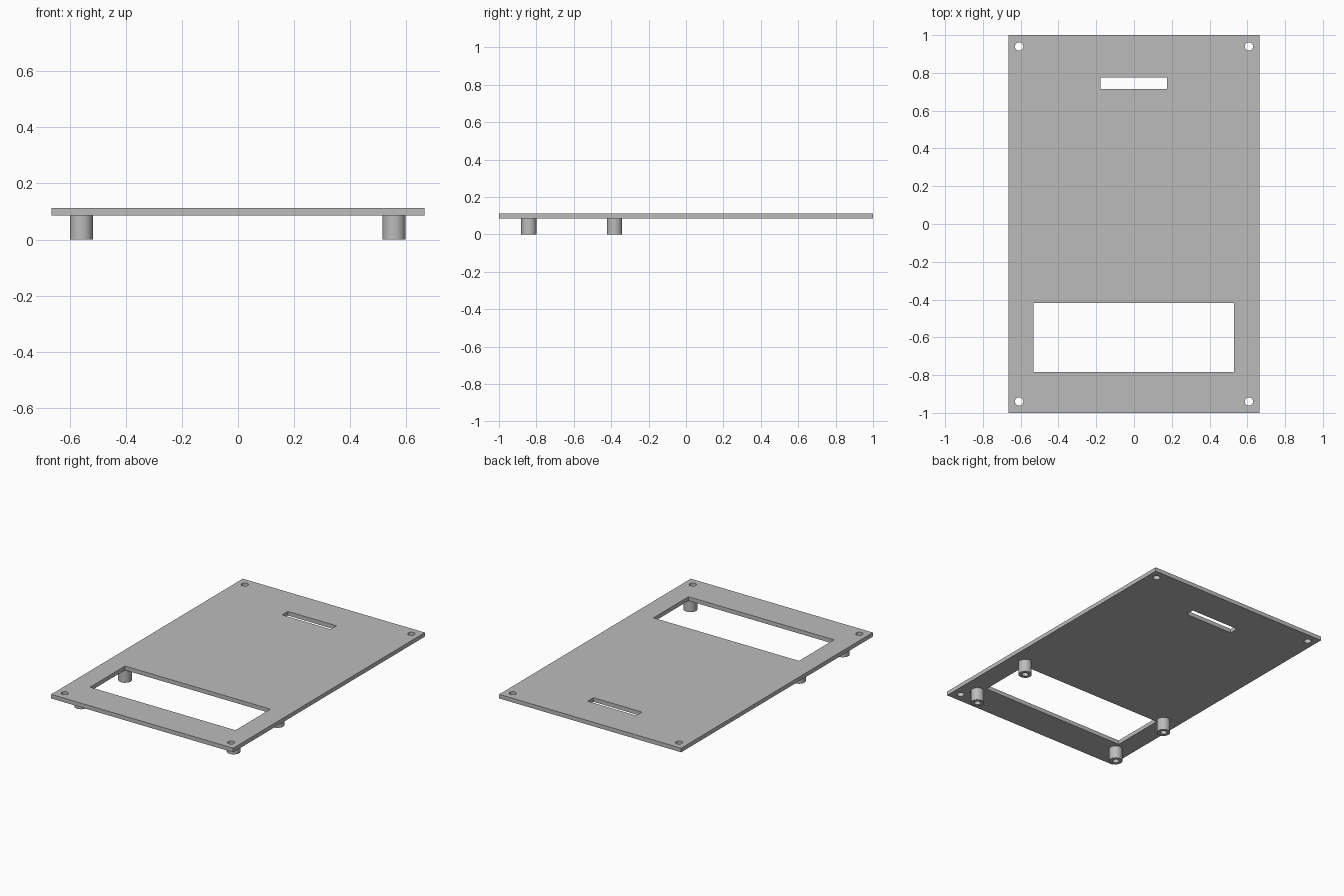
import bpy, bmesh
from math import cos, sin, pi, radians

cube = bpy.data.objects.get("Cube")
if cube:
    bpy.data.objects.remove(cube, do_unlink=True)

grey = bpy.data.materials.new("plain grey")
grey.use_nodes = True
colour = (0.5, 0.5, 0.5, 1)
grey.diffuse_color = colour
grey.node_tree.nodes["Principled BSDF"].inputs["Base Color"].default_value = colour


def rectangle(x0, x1, y0, y1):
    return [(x0, y0), (x1, y0), (x1, y1), (x0, y1)]


def circle(x, y, radius, sides=32):
    return [(x + radius * cos(2 * pi * i / sides), y + radius * sin(2 * pi * i / sides))
            for i in range(sides)]


def extrude_outline(name, loops, bottom, top):
    """Extrude an outer outline, with any further loops as holes, into a solid."""
    curve = bpy.data.curves.new(name + "_outline", "CURVE")
    curve.dimensions = "2D"
    curve.fill_mode = "BOTH"
    curve.extrude = (top - bottom) / 2
    for loop in loops:
        spline = curve.splines.new("POLY")
        spline.points.add(len(loop) - 1)
        for point, (x, y) in zip(spline.points, loop):
            point.co = (x, y, 0, 1)
        spline.use_cyclic_u = True
    source = bpy.data.objects.new(name + "_outline", curve)
    bpy.context.collection.objects.link(source)
    bpy.context.view_layer.update()
    mesh = bpy.data.meshes.new_from_object(
        source.evaluated_get(bpy.context.evaluated_depsgraph_get()))
    bpy.data.objects.remove(source, do_unlink=True)

    # Join caps to walls and lift into place
    bm = bmesh.new()
    bm.from_mesh(mesh)
    bmesh.ops.remove_doubles(bm, verts=bm.verts, dist=0.0001)
    bmesh.ops.recalc_face_normals(bm, faces=bm.faces)
    bmesh.ops.translate(bm, verts=bm.verts, vec=(0, 0, (top + bottom) / 2))
    bm.to_mesh(mesh)
    bm.free()
    mesh.name = name
    mesh.materials.clear()
    mesh.materials.append(grey)
    part = bpy.data.objects.new(name, mesh)
    bpy.context.collection.objects.link(part)
    bpy.ops.object.select_all(action="DESELECT")
    part.select_set(True)
    bpy.context.view_layer.objects.active = part
    bpy.ops.object.shade_smooth_by_angle(angle=radians(30))
    return part


PLATE_BOTTOM, PLATE_TOP = 0.085, 0.112

# Plate with a wide window, a narrow slot and four corner screw holes
loops = [rectangle(-0.665, 0.665, -1, 1),
         rectangle(-0.533, 0.53, -0.783, -0.418),
         rectangle(-0.178, 0.176, 0.715, 0.775)]
loops += [circle(x, y, 0.022) for x in (-0.608, 0.608) for y in (-0.94, 0.94)]
extrude_outline("panel_plate", loops, PLATE_BOTTOM, PLATE_TOP)

# Hollow standoffs beneath the plate, around the window
for side, x in (("right", -0.558), ("left", 0.556)):
    for end, y in (("front", -0.84), ("rear", -0.382)):
        extrude_outline(f"{end}_{side}_standoff",
                        [circle(x, y, 0.041), circle(x, y, 0.02)], 0, PLATE_BOTTOM)
